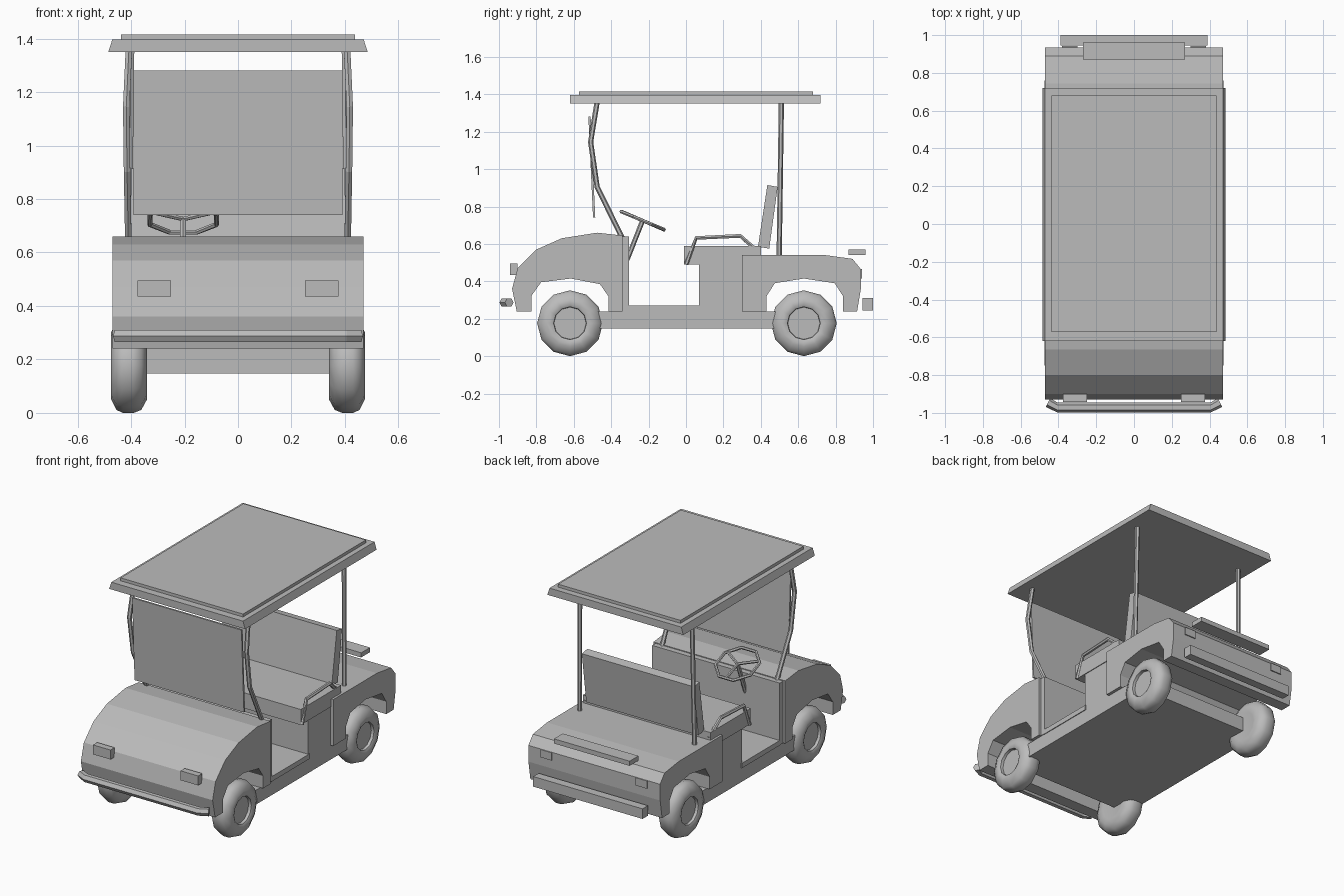
import bpy, bmesh, math
from mathutils import Vector, Matrix

cube = bpy.data.objects.get("Cube")
if cube:
    bpy.data.objects.remove(cube, do_unlink=True)

grey = bpy.data.materials.new("plain_grey")
grey.use_nodes = True
COLOUR = (0.5, 0.5, 0.5, 1)
grey.diffuse_color = COLOUR
grey.node_tree.nodes["Principled BSDF"].inputs["Base Color"].default_value = COLOUR


def finish(name, bm, smooth=False):
    bmesh.ops.recalc_face_normals(bm, faces=bm.faces)
    mesh = bpy.data.meshes.new(name)
    bm.to_mesh(mesh)
    bm.free()
    mesh.materials.append(grey)
    obj = bpy.data.objects.new(name, mesh)
    bpy.context.collection.objects.link(obj)
    if smooth:
        bpy.ops.object.select_all(action='DESELECT')
        bpy.context.view_layer.objects.active = obj
        obj.select_set(True)
        bpy.ops.object.shade_smooth_by_angle(angle=math.radians(50))
    return obj


def box(name, x, y, z):
    """Box from (low, high) pairs."""
    bm = bmesh.new()
    bmesh.ops.create_cube(bm, size=1)
    for v in bm.verts:
        v.co = [p[0] if c < 0 else p[1] for c, p in zip(v.co, (x, y, z))]
    return finish(name, bm)


def extrude(name, profile, half):
    """Side profile of (y, z) points, extruded across the width."""
    bm = bmesh.new()
    face = bm.faces.new([bm.verts.new((-half, y, z)) for y, z in profile])
    moved = bmesh.ops.extrude_face_region(bm, geom=[face])["geom"]
    bmesh.ops.translate(bm, vec=(2 * half, 0, 0),
                        verts=[v for v in moved if isinstance(v, bmesh.types.BMVert)])
    return finish(name, bm)


def tube(name, points, radius, sides=6, closed=False):
    """Mitred tube that follows a path."""
    pts = [Vector(p) for p in points]
    n = len(pts)
    bm = bmesh.new()
    rings = []
    for i, p in enumerate(pts):
        a = pts[i - 1] if closed or i else p
        b = pts[(i + 1) % n] if closed or i < n - 1 else p
        d = (b - a).normalized()
        ref = Vector((0, 0, 1)) if abs(d.z) < 0.75 else Vector((1, 0, 0))
        u = d.cross(ref).normalized()
        w = u.cross(d)
        if rings and u.dot(last) < 0:
            u, w = -u, -w
        last = u
        angles = [2 * math.pi * k / sides for k in range(sides)]
        rings.append([bm.verts.new(p + radius * (u * math.cos(t) + w * math.sin(t)))
                      for t in angles])
    for i in range(n if closed else n - 1):
        r, s = rings[i], rings[(i + 1) % n]
        # Match each ring to the nearest rotation of the next one
        k0 = min(range(sides), key=lambda k: sum((r[j].co - s[(j + k) % sides].co).length
                                                 for j in range(sides)))
        for j in range(sides):
            bm.faces.new((r[j], r[(j + 1) % sides],
                          s[(j + 1 + k0) % sides], s[(j + k0) % sides]))
    if not closed:
        bm.faces.new(rings[0])
        bm.faces.new(rings[-1])
    return finish(name, bm)


def wheel(name, side, y):
    """Tyre with a recessed hub, lathed round the axle."""
    profile = [(.345, 0), (.345, .09), (.34, .125), (.362, .165), (.39, .176),
               (.43, .176), (.455, .165), (.475, .125), (.475, .102),
               (.468, .088), (.45, .086), (.45, 0)]
    bm = bmesh.new()
    verts = [bm.verts.new((side * x, 0, r)) for x, r in profile]
    edges = [bm.edges.new(pair) for pair in zip(verts, verts[1:])]
    bmesh.ops.spin(bm, geom=verts + edges, cent=(0, 0, 0), axis=(1, 0, 0),
                   angle=2 * math.pi, steps=12, use_duplicate=False)
    bmesh.ops.remove_doubles(bm, verts=bm.verts, dist=.0005)
    bmesh.ops.translate(bm, vec=(0, y, .176), verts=bm.verts)
    return finish(name, bm, smooth=True)


# Body: front cowl and rear deck with wheel arches
extrude("front_cowl", [
    (-.825, .24), (-.905, .24), (-.93, .36), (-.9, .47), (-.8, .57), (-.665, .63),
    (-.475, .66), (-.34, .645), (-.34, .24), (-.415, .24), (-.415, .32),
    (-.46, .385), (-.615, .415), (-.775, .395), (-.825, .325)], .47)
extrude("rear_deck", [
    (.3, .24), (.3, .54), (.745, .54), (.89, .52), (.935, .465), (.935, .36),
    (.915, .24), (.84, .24), (.84, .32), (.795, .39), (.63, .415), (.475, .39),
    (.43, .32), (.43, .24)], .47)
box("dash_panel", (-.455, .455), (-.345, -.305), (.24, .64))
box("chassis", (-.45, .45), (-.6, .62), (.147, .24))
box("floor", (-.455, .455), (-.31, .08), (.238, .27))

# Seat
box("seat_base", (-.45, .45), (.07, .305), (.24, .49))
box("seat_cushion", (-.455, .455), (-.01, .4), (.49, .59))
extrude("seat_back", [(.385, .585), (.435, .915), (.49, .905), (.445, .575)], .4)

# Roof: tapered tray with a raised panel
bm = bmesh.new()
bmesh.ops.create_cube(bm, size=1)
for v in bm.verts:
    top = v.co.z > 0
    v.co = (v.co.x * (.94 if top else .97), .05 + v.co.y * 1.34, 1.397 if top else 1.35)
finish("roof", bm)
box("roof_panel", (-.437, .437), (-.573, .68), (1.395, 1.416))

# Windscreen
extrude("windscreen", [(-.497, .74), (-.522, 1.28), (-.51, 1.28), (-.485, .74)], .39)

# Wheels, poles, arm rests and lights on both sides
for side, label in ((1, "left"), (-1, "right")):
    wheel("front_wheel_" + label, side, -.62)
    wheel("rear_wheel_" + label, side, .63)
    tube("front_pole_" + label, [
        (side * .41, -.34, .63), (side * .415, -.475, .905),
        (side * .418, -.51, 1.145), (side * .408, -.475, 1.36)], .014)
    tube("rear_pole_" + label, [(side * .41, .498, .53), (side * .4, .51, 1.36)], .014)
    tube("arm_rest_" + label, [
        (side * .455, 0, .49), (side * .45, .055, .632),
        (side * .45, .29, .643), (side * .44, .395, .55)], .012)
    box("headlight_" + label, sorted((side * .25, side * .375)), (-.942, -.9), (.435, .496))
    box("tail_light_" + label, sorted((side * .3, side * .38)), (.92, .942), (.415, .465))

# Bumpers and rear rail
tube("front_bumper", [(-.455, -.945, .287), (-.405, -.972, .287),
                      (.405, -.972, .287), (.455, -.945, .287)], .026)
box("rear_bumper", (-.39, .39), (.945, 1), (.245, .31))
box("rear_rail", (-.27, .27), (.87, .96), (.54, .57))

# Steering wheel: eight-sided rim, three spokes and a column
hub = Vector((-.205, -.232, .725))
tilt = Matrix.Rotation(math.radians(-23), 3, 'X')


def on_rim(turn, radius=.135):
    return hub + tilt @ Vector((radius * math.sin(turn), radius * math.cos(turn), 0))


tube("steering_rim", [on_rim(math.pi * (k + .5) / 4) for k in range(8)], .01, closed=True)
for k in range(3):
    tube("steering_spoke", [hub, on_rim(2 * math.pi * k / 3, .128)], .009)
tube("steering_column", [hub, (-.205, -.315, .515)], .013)
